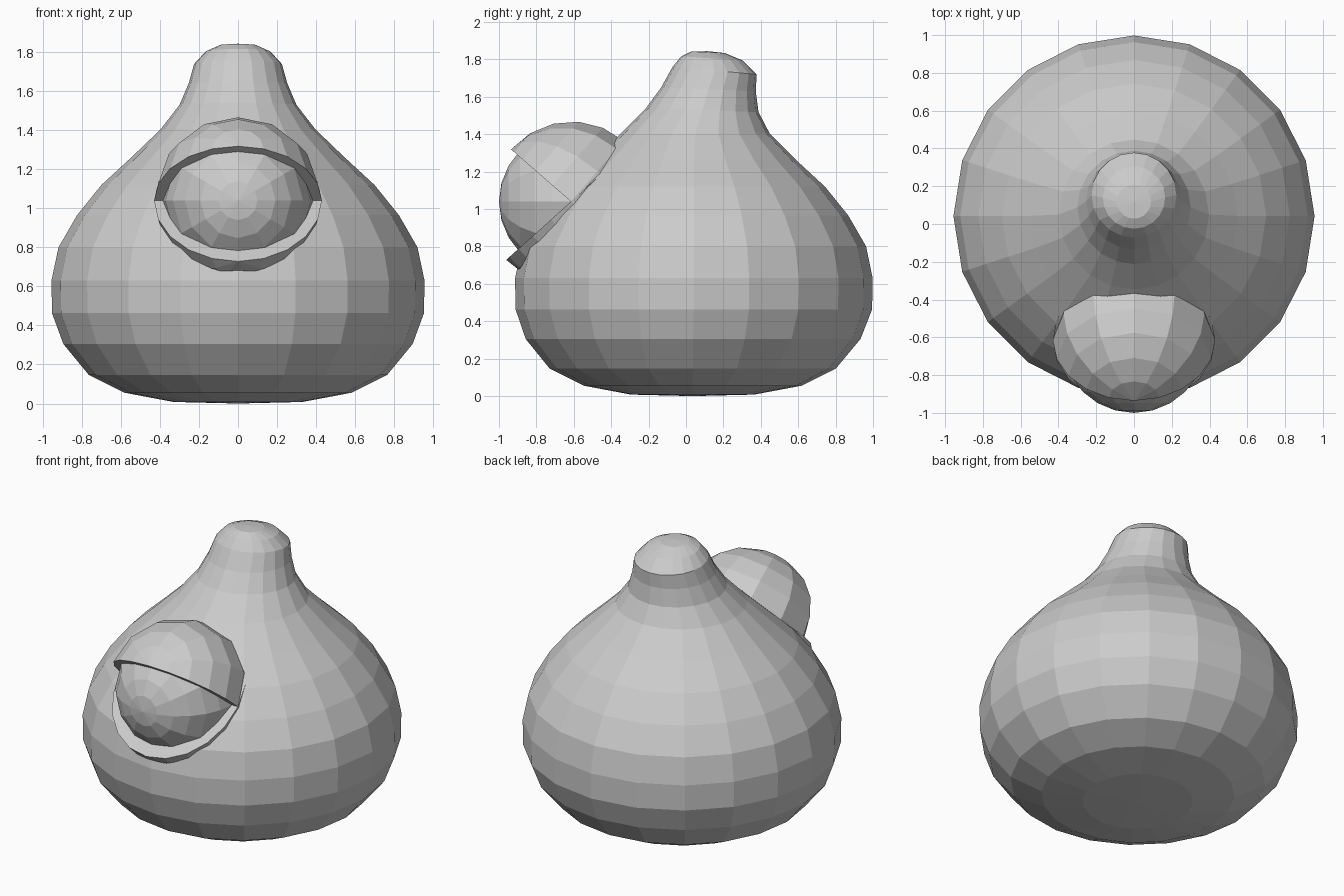
import bpy, bmesh
from math import sin, cos, pi, radians
from mathutils import Matrix, Vector

if "Cube" in bpy.data.objects:
    bpy.data.objects.remove(bpy.data.objects["Cube"])


def add_object(name, bm):
    bmesh.ops.recalc_face_normals(bm, faces=bm.faces)
    mesh = bpy.data.meshes.new(name)
    bm.to_mesh(mesh)
    bm.free()
    obj = bpy.data.objects.new(name, mesh)
    bpy.context.collection.objects.link(obj)
    return obj


# Onion-shaped body: rings of (z, centre y, radius, backward drop)
SIDES = 20
RINGS = [
    (0.008, 0.035, 0.33, 0), (0.055, 0.036, 0.58, 0), (0.147, 0.036, 0.765, 0),
    (0.305, 0.038, 0.895, 0), (0.463, 0.042, 0.953, 0), (0.63, 0.042, 0.956, 0),
    (0.80, 0.043, 0.92, 0), (0.965, 0.043, 0.825, 0), (1.12, 0.043, 0.70, 0),
    (1.26, 0.043, 0.548, 0), (1.405, 0.05, 0.397, 0), (1.53, 0.088, 0.30, 0.012),
    (1.64, 0.12, 0.253, 0.01), (1.74, 0.153, 0.225, 0.02),
    (1.805, 0.14, 0.165, 0.012), (1.838, 0.118, 0.09, 0.004),
]
bm = bmesh.new()
rows = []
for z, yc, r, drop in RINGS:
    rows.append([bm.verts.new((r * cos(2 * pi * i / SIDES),
                               yc + r * sin(2 * pi * i / SIDES),
                               z - drop * sin(2 * pi * i / SIDES)))
                 for i in range(SIDES)])
for a, b in zip(rows, rows[1:]):
    for i in range(SIDES):
        j = (i + 1) % SIDES
        bm.faces.new((a[i], a[j], b[j], b[i]))
# Slightly domed underside and tip
for row, centre in ((rows[0], (0, 0.035, 0)), (rows[-1], (0, 0.118, 1.844))):
    c = bm.verts.new(centre)
    for i in range(SIDES):
        bm.faces.new((row[i], row[(i + 1) % SIDES], c))
add_object("body", bm)


# Eyeball and lids share one centre; lids are half spheres cut through the pole
EYE = Vector((0, -0.615, 1.04))


def eye_part(name, radii, tilt, keep=0):
    bm = bmesh.new()
    bmesh.ops.create_uvsphere(bm, u_segments=12, v_segments=12 if not keep else 10, radius=1)
    if keep:
        bmesh.ops.bisect_plane(bm, geom=bm.verts[:] + bm.edges[:] + bm.faces[:],
                               dist=1e-4, plane_co=(0, 0, 0), plane_no=(0, keep, 0),
                               clear_inner=True)
        rim = [e for e in bm.edges if e.is_boundary]
        bmesh.ops.holes_fill(bm, edges=rim, sides=0)
    matrix = (Matrix.Translation(EYE) @ Matrix.Rotation(radians(tilt), 4, 'X')
              @ Matrix.Diagonal((*radii, 1)))
    bmesh.ops.transform(bm, matrix=matrix, verts=bm.verts)
    return add_object(name, bm)


eye_part("eyeball", (0.385, 0.385, 0.385), 90)
eye_part("upper_eyelid", (0.43, 0.43, 0.425), 49, 1)
eye_part("lower_eyelid", (0.43, 0.43, 0.466), 132, -1)
